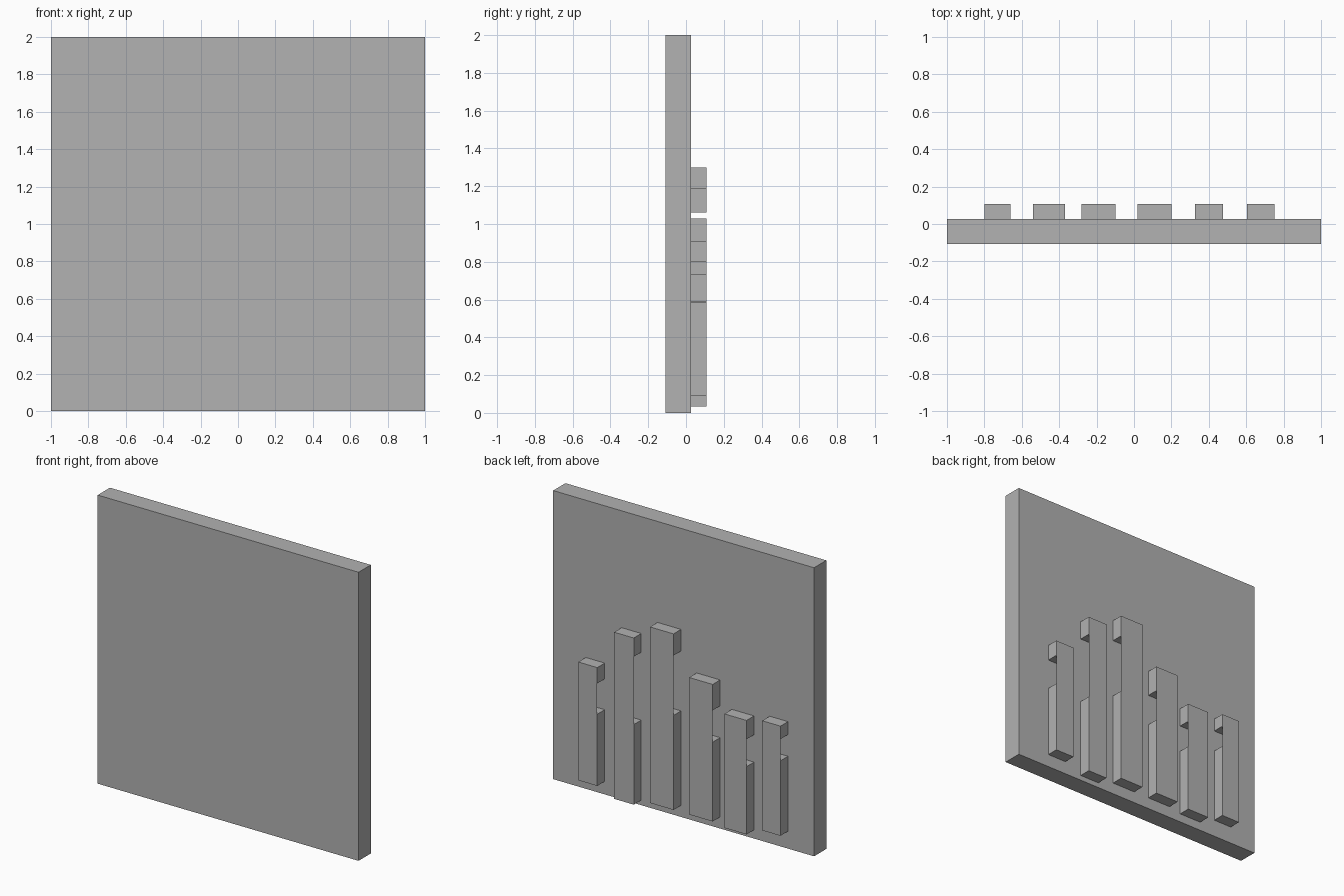
import bpy
import bmesh
from mathutils import Matrix, Vector

cube = bpy.data.objects.get("Cube")
if cube:
    bpy.data.objects.remove(cube, do_unlink=True)

GREY = (0.445, 0.445, 0.445, 1)
grey = bpy.data.materials.new("plain grey")
grey.use_nodes = True
grey.diffuse_color = GREY
grey.node_tree.nodes["Principled BSDF"].inputs["Base Color"].default_value = GREY

FRONT, BACK, OUTER = -0.108, 0.026, 0.108


def add_box(bm, x0, x1, y0, y1, z0, z1):
    size = Vector((x1 - x0, y1 - y0, z1 - z0))
    centre = Vector((x0 + x1, y0 + y1, z0 + z1)) / 2
    matrix = Matrix.Translation(centre) @ Matrix.Diagonal(size).to_4x4()
    bmesh.ops.create_cube(bm, size=1, matrix=matrix)


def finish(bm, name):
    mesh = bpy.data.meshes.new(name)
    bm.to_mesh(mesh)
    bm.free()
    mesh.materials.append(grey)
    bpy.context.collection.objects.link(bpy.data.objects.new(name, mesh))


# Square upright slab
bm = bmesh.new()
add_box(bm, -1, 1, FRONT, BACK, 0, 2)
finish(bm, "back_slab")

# Bars: x range, then bottom, slot bottom, slot top, top
bars = [
    (-0.80, -0.66, 0.12, 0.64, 0.79, 0.88),
    (-0.54, -0.37, 0.06, 0.53, 0.72, 0.85),
    (-0.28, -0.10, 0.08, 0.63, 0.85, 1.03),
    (0.02, 0.20, 0.08, 0.735, 1.15, 1.30),
    (0.325, 0.475, 0.035, 0.59, 1.06, 1.19),
    (0.605, 0.75, 0.09, 0.587, 0.80, 0.91),
]
for i, (x0, x1, bottom, slot0, slot1, top) in enumerate(bars, 1):
    bm = bmesh.new()
    # Lower and upper blocks with an open slot between them
    add_box(bm, x0, x1, BACK, OUTER, bottom, slot0)
    add_box(bm, x0, x1, BACK, OUTER, slot1, top)
    # Paper-thin outer skin bridging the slot
    corners = [(x1, slot0), (x0, slot0), (x0, slot1), (x1, slot1)]
    bm.faces.new([bm.verts.new((x, OUTER, z)) for x, z in corners])
    bmesh.ops.remove_doubles(bm, verts=bm.verts, dist=0.0001)
    finish(bm, f"slotted_bar_{i}")
